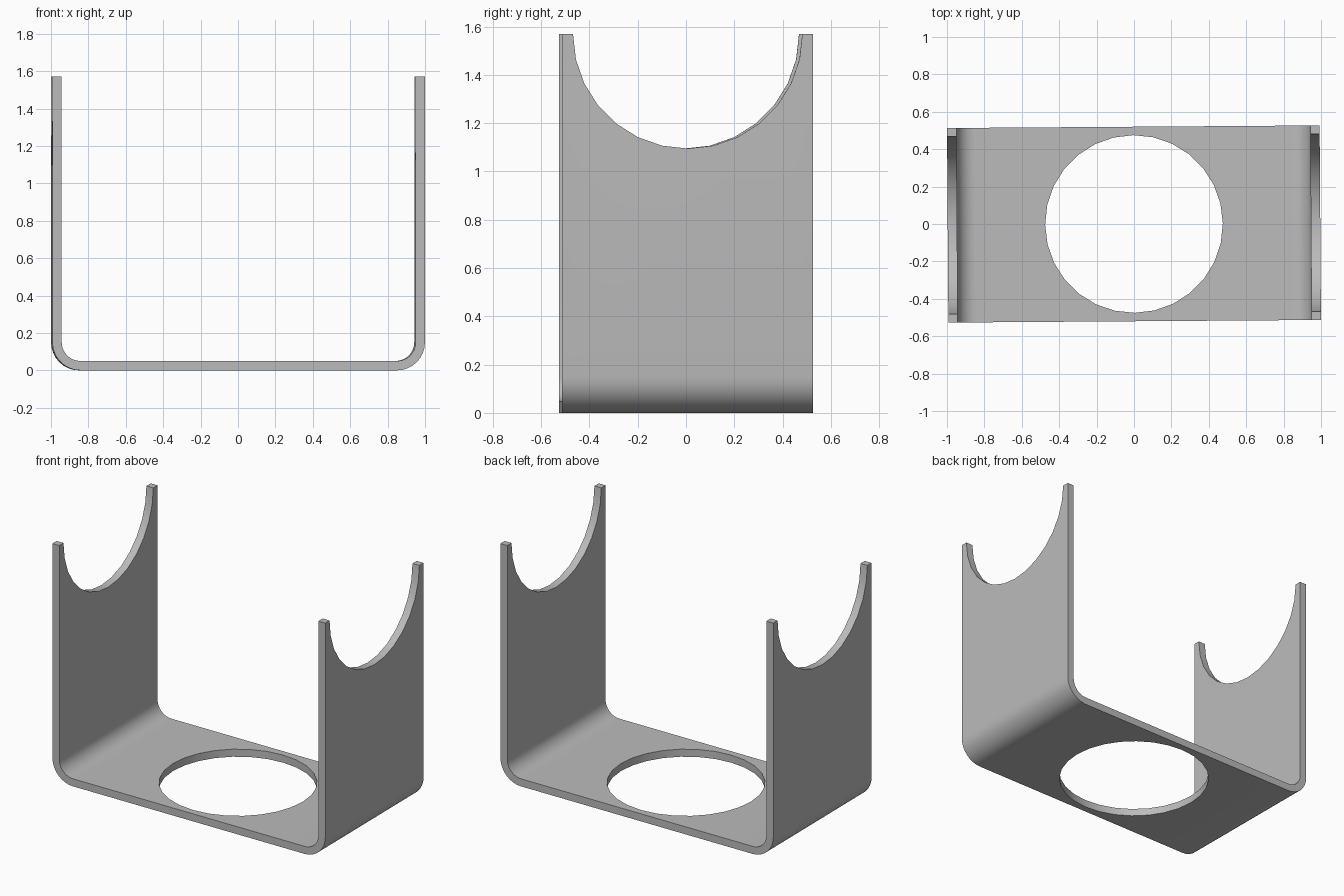
import bpy, bmesh, math

cube = bpy.data.objects.get("Cube")
if cube:
    bpy.data.objects.remove(cube, do_unlink=True)

HALF_X, HALF_Y, HEIGHT = 0.996, 0.52, 1.57
THICK, BEND, CUT_RADIUS = 0.05, 0.15, 0.475
TURN = 0.007  # bracket sits very slightly turned

grey = bpy.data.materials.new("sheet_metal_grey")
grey.use_nodes = True
colour = (0.5, 0.5, 0.5, 1)
grey.diffuse_color = colour
grey.node_tree.nodes["Principled BSDF"].inputs["Base Color"].default_value = colour


def u_line(inset, steps=8):
    """U-shaped line from left top to right top, moved inward by inset."""
    radius, centre = BEND - inset, HALF_X - BEND
    right = [(centre + radius * math.sin(a), BEND - radius * math.cos(a))
             for a in (math.pi / 2 * i / steps for i in range(steps + 1))]
    right.append((HALF_X - inset, HEIGHT))
    return [(-x, z) for x, z in reversed(right)] + right


# Bent sheet: closed U profile extruded from front to back
bm = bmesh.new()
outline = u_line(0) + u_line(THICK)[::-1]
face = bm.faces.new([bm.verts.new((x, -HALF_Y, z)) for x, z in outline])
extruded = bmesh.ops.extrude_face_region(bm, geom=[face])["geom"]
bmesh.ops.translate(bm, vec=(0, 2 * HALF_Y, 0),
                    verts=[v for v in extruded if isinstance(v, bmesh.types.BMVert)])
bmesh.ops.recalc_face_normals(bm, faces=bm.faces)
mesh = bpy.data.meshes.new("u_bracket")
bm.to_mesh(mesh)
bm.free()
mesh.materials.append(grey)
bracket = bpy.data.objects.new("u_bracket", mesh)
bpy.context.collection.objects.link(bracket)


def cut(name, depth, location, rotation):
    """Cut a round opening through the bracket."""
    bpy.ops.mesh.primitive_cylinder_add(vertices=28, radius=CUT_RADIUS, depth=depth,
                                        location=location, rotation=rotation)
    cutter = bpy.context.object
    cutter.name = name
    cutter.hide_render = True
    cutter.data.materials.append(grey)
    mod = bracket.modifiers.new(name, "BOOLEAN")
    mod.operation, mod.solver, mod.object = "DIFFERENCE", "EXACT", cutter
    bpy.context.view_layer.objects.active = bracket
    bpy.ops.object.modifier_apply(modifier=name)
    bpy.data.objects.remove(cutter, do_unlink=True)


# Floor hole and the half-round cradles in both walls
cut("floor_hole_cutter", 0.4, (0, 0, 0), (0, 0, 0))
cut("cradle_cutter", 3, (0, 0, HEIGHT), (0, math.pi / 2, 0))

bracket.rotation_euler.z = TURN
bpy.ops.object.select_all(action="DESELECT")
bracket.select_set(True)
bpy.context.view_layer.objects.active = bracket
bpy.ops.object.shade_smooth_by_angle(angle=math.radians(30))
